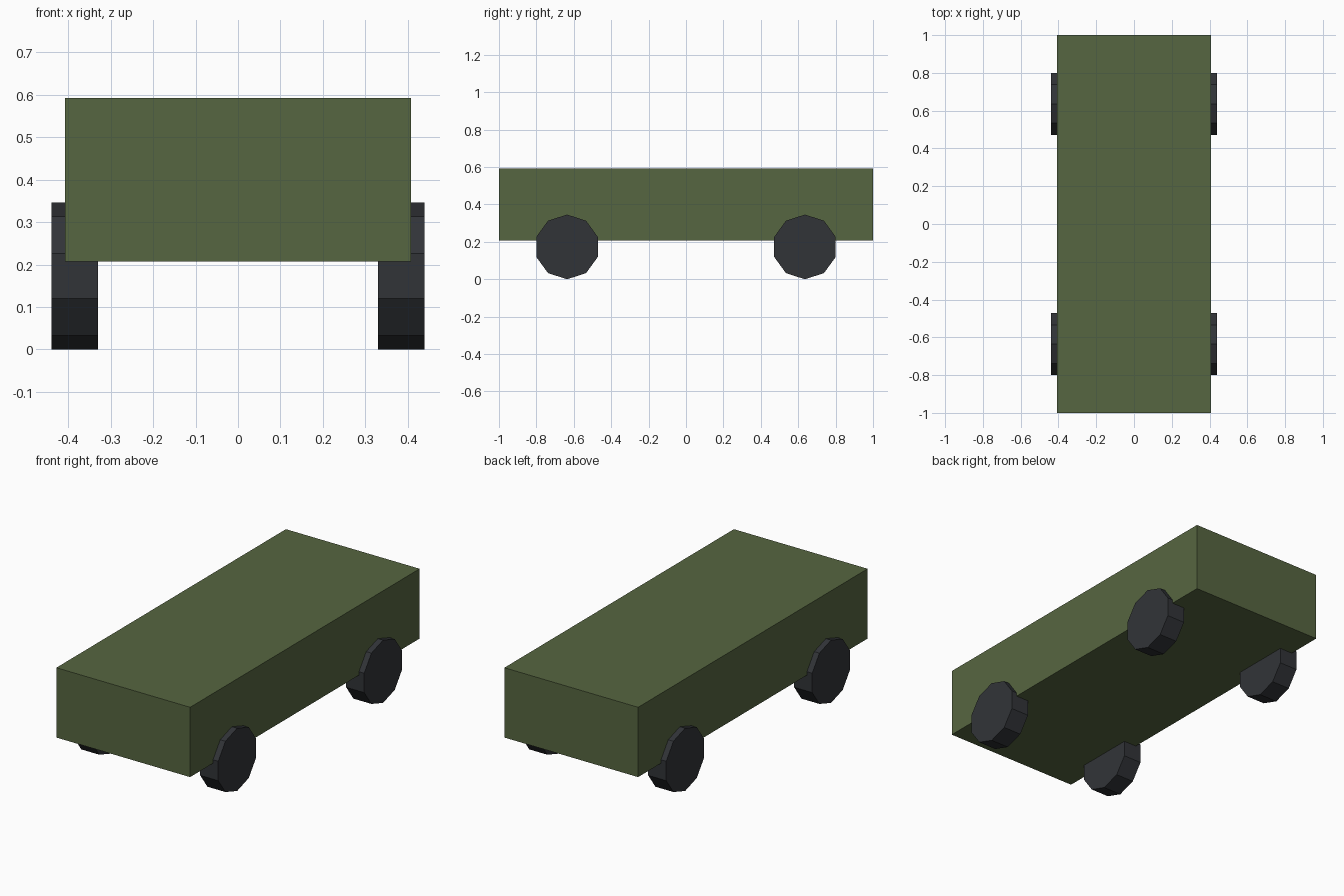
import bpy, bmesh, math
from mathutils import Vector

if "Cube" in bpy.data.objects:
    bpy.data.objects.remove(bpy.data.objects["Cube"])


def material(name, color):
    mat = bpy.data.materials.new(name)
    mat.diffuse_color = (*color, 1)
    mat.use_nodes = True
    mat.node_tree.nodes["Principled BSDF"].inputs["Base Color"].default_value = mat.diffuse_color
    return mat


def add_object(name, bm, mat):
    bmesh.ops.recalc_face_normals(bm, faces=bm.faces)
    mesh = bpy.data.meshes.new(name)
    bm.to_mesh(mesh)
    bm.free()
    mesh.materials.append(mat)
    obj = bpy.data.objects.new(name, mesh)
    bpy.context.collection.objects.link(obj)
    return obj


def wheel(name, x, y, mat, radius=0.173, width=0.11, sides=10):
    # Ten-sided disc with a corner pointing straight down, axis along x
    bm = bmesh.new()
    angles = [2 * math.pi * i / sides for i in range(sides)]
    face = bm.faces.new([bm.verts.new((-width / 2, radius * math.sin(a), radius * math.cos(a)))
                         for a in angles])
    ret = bmesh.ops.extrude_face_region(bm, geom=[face], use_keep_orig=True)
    moved = [g for g in ret["geom"] if isinstance(g, bmesh.types.BMVert)]
    bmesh.ops.translate(bm, verts=moved, vec=(width, 0, 0))
    obj = add_object(name, bm, mat)
    obj.location = (x, y, radius)
    return obj


green = material("olive_paint", (0.094, 0.133, 0.052))
black = material("dark_rubber", (0.031, 0.034, 0.039))

# Body: one plain box
bm = bmesh.new()
bmesh.ops.create_cube(bm, size=1)
bmesh.ops.scale(bm, vec=Vector((0.816, 2.0, 0.385)), verts=bm.verts)
body = add_object("body", bm, green)
body.location.z = 0.3995

# Four wheels, partly sunk into the body sides
for end, y in (("front", -0.636), ("rear", 0.636)):
    for side, x in (("left", -0.385), ("right", 0.385)):
        wheel(f"{end}_{side}_wheel", x, y, black)
